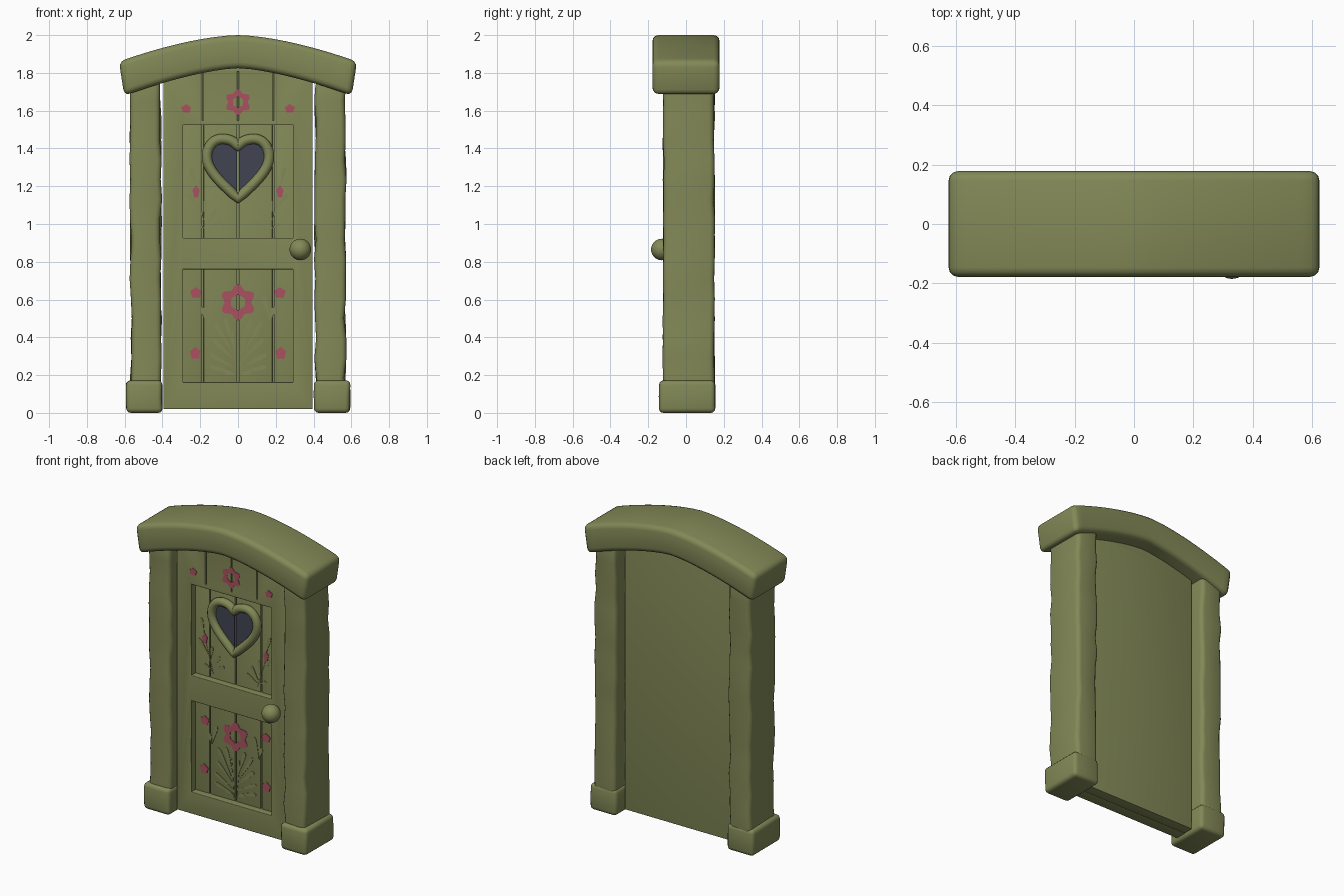
import bpy, bmesh, random
from math import radians, sin, cos, pi, hypot
from mathutils import Vector
from mathutils.geometry import interpolate_bezier

random.seed(4)
cube = bpy.data.objects.get("Cube")
if cube:
    bpy.data.objects.remove(cube, do_unlink=True)


def material(name, rgb):
    m = bpy.data.materials.new(name)
    m.use_nodes = True
    m.diffuse_color = (*rgb, 1)
    m.node_tree.nodes["Principled BSDF"].inputs["Base Color"].default_value = (*rgb, 1)
    return m


GREEN = material("moss green", (0.225, 0.25, 0.095))
PINK = material("rose pink", (0.40, 0.085, 0.115))
GLASS = material("dark slate glass", (0.052, 0.059, 0.085))
made = []


def add(name, bm, mat):
    bmesh.ops.recalc_face_normals(bm, faces=bm.faces[:])
    me = bpy.data.meshes.new(name)
    bm.to_mesh(me)
    bm.free()
    me.materials.append(mat)
    ob = bpy.data.objects.new(name, me)
    bpy.context.collection.objects.link(ob)
    made.append(ob)
    return ob


def round_edges(bm, width, segments=3):
    bmesh.ops.recalc_face_normals(bm, faces=bm.faces[:])
    sharp = [e for e in bm.edges if e.calc_face_angle(0) > radians(45)]
    bmesh.ops.bevel(bm, geom=sharp, offset=width, segments=segments,
                    profile=0.5, affect='EDGES', clamp_overlap=True)


def loft(name, sections, bevel, mat=GREEN):
    """Join a row of four-cornered sections into a rounded block."""
    bm = bmesh.new()
    rings = [[bm.verts.new(p) for p in s] for s in sections]
    for a, b in zip(rings, rings[1:]):
        for i in range(4):
            j = (i + 1) % 4
            bm.faces.new((a[i], a[j], b[j], b[i]))
    bm.faces.new(rings[0])
    bm.faces.new(rings[-1])
    round_edges(bm, bevel)
    return add(name, bm, mat)


def block(name, xs, ys, zs, bevel, steps=1, wobble=0.0):
    sections = []
    for k in range(steps + 1):
        z = zs[0] + (zs[1] - zs[0]) * k / steps
        corners = [(xs[0], ys[0]), (xs[1], ys[0]), (xs[1], ys[1]), (xs[0], ys[1])]
        sections.append([(x + random.uniform(-wobble, wobble),
                          y + random.uniform(-wobble, wobble) * 0.6, z) for x, y in corners])
    return loft(name, sections, bevel)


def from_curve(name, loops, mat, y, extrude=0.0, bevel=0.0, flat=True):
    """Turn closed loops drawn in the x-z plane into a plate or a tube."""
    cu = bpy.data.curves.new(name, 'CURVE')
    cu.dimensions = '2D' if flat else '3D'
    cu.fill_mode = 'BOTH' if flat else 'FULL'
    cu.extrude, cu.bevel_depth, cu.bevel_resolution = extrude, bevel, 2 if flat else 4
    for loop in loops:
        sp = cu.splines.new('POLY')
        sp.points.add(len(loop) - 1)
        for p, (x, z) in zip(sp.points, loop):
            p.co = (x, z, 0, 1)
        sp.use_cyclic_u = True
    tmp = bpy.data.objects.new(name + "_path", cu)
    bpy.context.collection.objects.link(tmp)
    me = bpy.data.meshes.new_from_object(tmp.evaluated_get(bpy.context.evaluated_depsgraph_get()))
    bpy.data.objects.remove(tmp, do_unlink=True)
    bm = bmesh.new()
    bm.from_mesh(me)
    bpy.data.meshes.remove(me)
    for v in bm.verts:
        v.co = (v.co.x, y - v.co.z, v.co.y)
    bmesh.ops.remove_doubles(bm, verts=bm.verts[:], dist=0.00005)
    for f in bm.faces:
        f.material_index = 0
    return add(name, bm, mat)


def plate(name, loops, mat, front, depth, bevel=0.0):
    return from_curve(name, loops, mat, front + depth / 2, depth / 2 - bevel, bevel)


def rect(x0, x1, z0, z1):
    return [(x0, z0), (x0, z1), (x1, z1), (x1, z0)]


def arch_top(x):
    return 2.0 - 0.14 * (abs(x) / 0.63) ** 1.6


def arch_bottom(x):
    return 1.825 - 0.145 * (abs(x) / 0.6) ** 1.5


# Arched lintel
STATIONS = 20
lintel = []
for k in range(STATIONS + 1):
    t = 2 * k / STATIONS - 1
    xt, xb = 0.63 * t, 0.602 * t
    lintel.append([(xb, -0.178, arch_bottom(xb)), (xt, -0.178, arch_top(xt)),
                   (xt, 0.178, arch_top(xt)), (xb, 0.178, arch_bottom(xb))])
loft("arched_lintel", lintel, 0.032)

# Posts with uneven edges, and their foot blocks
for side, s in (("right", -1), ("left", 1)):
    block(side + "_post", sorted((s * 0.408, s * 0.568)), (-0.12, 0.15), (0.08, 1.76),
          0.026, 16, 0.007)
    block(side + "_foot_block", sorted((s * 0.402, s * 0.593)), (-0.143, 0.154), (0, 0.172),
          0.024, 2, 0.003)

# Door: backing slab, planks, and a frame with two openings and plank slots
FRAME, PANEL = -0.07, -0.025
xs = [0.39 - 0.78 * k / 24 for k in range(25)]
outline = [(-0.39, 0.025), (0.39, 0.025)] + [(x, arch_bottom(x) + 0.03) for x in xs]
plate("door_back", [outline], GREEN, 0.0, 0.072, 0.003)
holes = [rect(-0.295, 0.295, 0.158, 0.765), rect(-0.295, 0.295, 0.922, 1.528)]
holes += [rect(x - 0.008, x + 0.008, 1.545, 1.81) for x in (-0.186, 0)]
holes.append(rect(0.178, 0.194, 1.545, 1.81))
plate("door_frame", [outline] + holes, GREEN, FRAME, 0.075, 0.005)
seams = (-0.34, -0.186, 0, 0.186, 0.34)
for i, (a, b) in enumerate(zip(seams, seams[1:])):
    block("door_plank_%d" % (i + 1), (a + 0.004, b - 0.004), (PANEL, 0.01), (0.1, 1.535), 0.003)

# Heart window: two panes and a rounded rim
lobes = [((0, 1.41), (0.02, 1.44), (0.05, 1.45), (0.085, 1.45)),
         ((0.085, 1.45), (0.13, 1.45), (0.165, 1.41), (0.165, 1.355)),
         ((0.165, 1.355), (0.165, 1.28), (0.08, 1.21), (0, 1.135))]
half = []
for seg in lobes:
    pts = interpolate_bezier(*[Vector((x, z, 0)) for x, z in seg], 10)
    half += [(p.x, p.y) for p in pts[:-1]]
half.append((0, 1.135))
from_curve("heart_rim", [half + [(-x, z) for x, z in half[-2:0:-1]]], GREEN,
           PANEL - 0.012, bevel=0.027, flat=False)
for side, s in (("right", -1), ("left", 1)):
    plate(side + "_heart_pane", [[(s * max(x, 0.004), z) for x, z in half]], GLASS,
          PANEL - 0.004, 0.006)

# Door knob
bm = bmesh.new()
bmesh.ops.create_uvsphere(bm, u_segments=32, v_segments=20, radius=0.057)
bmesh.ops.translate(bm, vec=(0.33, -0.128, 0.865), verts=bm.verts[:])
add("door_knob", bm, GREEN)


# Painted flowers, buds and leaves
def petals(cx, cz, rx, rz, lobes_n, depth):
    loop = []
    for k in range(48):
        a = 2 * pi * k / 48
        r = 1 - depth + depth * cos(lobes_n * (a - pi / 2))
        loop.append((cx + rx * r * cos(a), cz + rz * r * sin(a)))
    return loop


for name, z, r, front in (("upper", 1.645, 0.07, FRAME), ("lower", 0.585, 0.096, PANEL)):
    plate(name + "_flower", [petals(0, z, r, r, 6, 0.13),
                             petals(0, z, r * 0.42, r * 0.42, 6, 0.05)[::-1]],
          PINK, front - 0.003, 0.005)

buds = [(0.275, 1.61, 0.027, 0.024, FRAME), (0.222, 0.635, 0.032, 0.03, PANEL),
        (0.226, 0.315, 0.03, 0.034, PANEL), (0.222, 1.17, 0.019, 0.034, PANEL)]
for i, (x, z, rx, rz, front) in enumerate(buds):
    for side, s in (("right", -1), ("left", 1)):
        plate("%s_bud_%d" % (side, i + 1), [petals(s * x, z, rx, rz, 5, 0.1)],
              PINK, front - 0.004, 0.006)


def leaf(x0, z0, x1, z1, width):
    """Teardrop from its stalk to its rounded tip."""
    n = hypot(x1 - x0, z1 - z0)
    dx, dz = (x1 - x0) / n, (z1 - z0) / n
    loop = []
    for k in range(20):
        a = 2 * pi * k / 20
        u = (1 - cos(a)) / 2
        w = width * sin(a) * (0.15 + 0.85 * u * u)
        loop.append((x0 + dx * n * u - dz * w, z0 + dz * n * u + dx * w))
    return loop


leaves = [(0.02, 0.34, 0.07, 0.50), (0.03, 0.32, 0.125, 0.48), (0.02, 0.28, 0.135, 0.39),
          (0.02, 0.24, 0.15, 0.31), (0.01, 0.21, 0.15, 0.245), (0.01, 0.20, 0.07, 0.215),
          (0.17, 0.49, 0.135, 0.62), (0.17, 0.48, 0.19, 0.56),
          (0.225, 1.20, 0.25, 1.30), (0.20, 1.08, 0.265, 1.16), (0.18, 1.04, 0.17, 1.13),
          (0.165, 1.0, 0.112, 1.08), (0.16, 0.98, 0.08, 1.02), (0.17, 0.975, 0.225, 1.0)]
stems = [(0.008, 0.18, 0.03, 0.44), (0.16, 0.955, 0.218, 1.15)]
for side, s in (("right", -1), ("left", 1)):
    for i, (a, b, c, d) in enumerate(leaves):
        plate("%s_leaf_%d" % (side, i + 1), [leaf(s * a, b, s * c, d, 0.021)],
              GREEN, PANEL - 0.003, 0.005)
    for i, (a, b, c, d) in enumerate(stems):
        plate("%s_stem_%d" % (side, i + 1), [leaf(s * a, b, s * c, d, 0.006)],
              GREEN, PANEL - 0.002, 0.004)

# Smooth shading with crisp edges
bpy.ops.object.select_all(action='DESELECT')
for ob in made:
    ob.select_set(True)
bpy.context.view_layer.objects.active = made[0]
bpy.ops.object.shade_smooth_by_angle(angle=radians(40))
